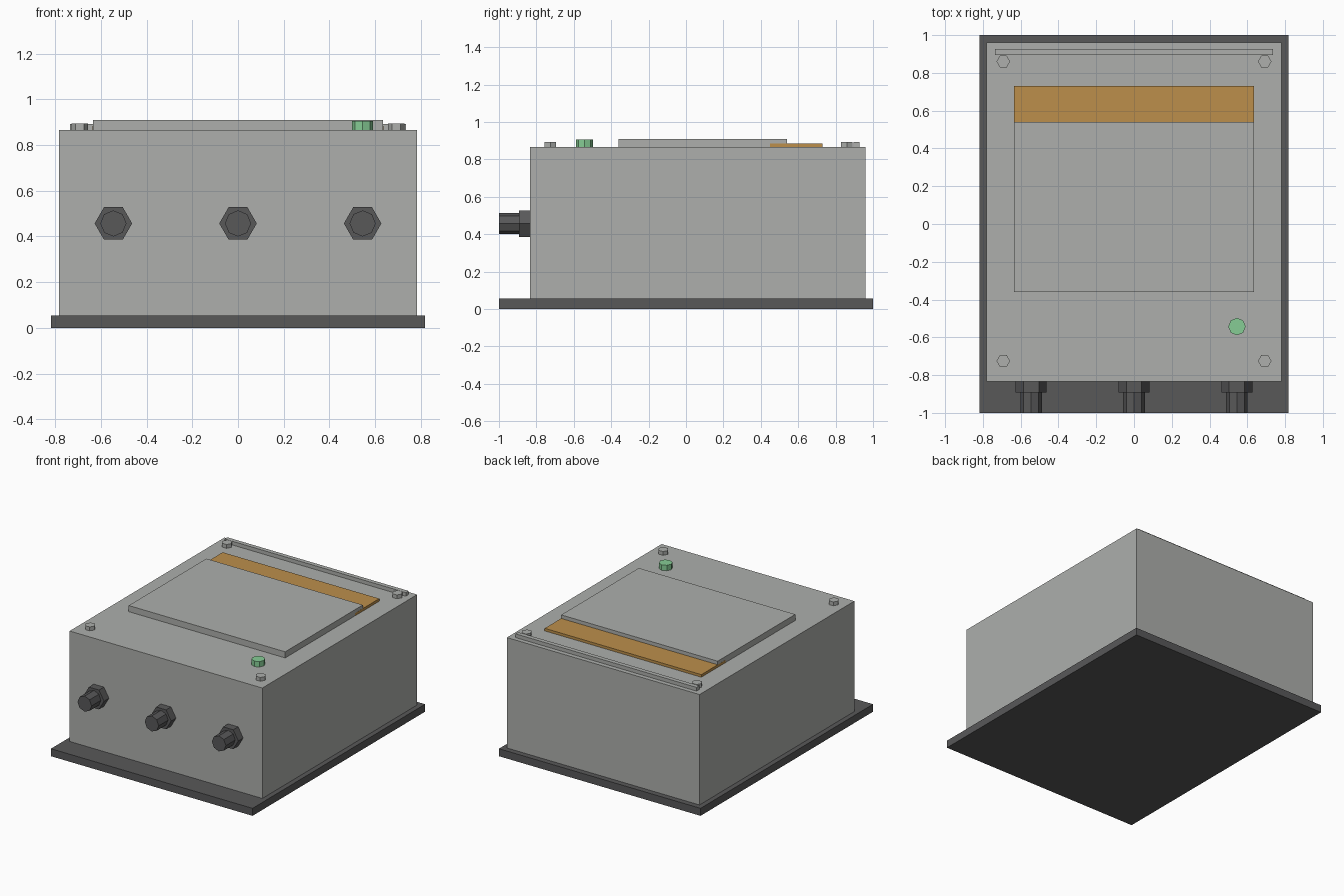
import bpy, math

if "Cube" in bpy.data.objects:
    bpy.data.objects.remove(bpy.data.objects["Cube"])


def material(name, rgb):
    # sRGB 0-255 converted to linear
    m = bpy.data.materials.new(name)
    lin = [((c / 255 + 0.055) / 1.055) ** 2.4 for c in rgb]
    m.diffuse_color = (*lin, 1)
    m.use_nodes = True
    m.node_tree.nodes["Principled BSDF"].inputs["Base Color"].default_value = m.diffuse_color
    return m


GREY = material("light grey", (173, 175, 172))
DARK = material("dark grey", (88, 88, 89))
ORANGE = material("amber", (188, 143, 75))
GREEN = material("green", (134, 204, 149))


def box(name, x, y, z, mat):
    """Box from (min, max) ranges."""
    bpy.ops.mesh.primitive_cube_add(
        size=1, location=[(a + b) / 2 for a, b in (x, y, z)])
    ob = bpy.context.object
    ob.scale = [b - a for a, b in (x, y, z)]
    bpy.ops.object.transform_apply(location=False, rotation=False, scale=True)
    ob.name = name
    ob.data.materials.append(mat)


def prism(name, sides, r, depth, loc, mat, tilt=0, spin=0):
    """Regular prism with a corner on the x axis, unless spun."""
    bpy.ops.mesh.primitive_cylinder_add(vertices=sides, radius=r, depth=depth)
    ob = bpy.context.object
    ob.rotation_euler = (0, 0, math.pi / 2 + spin)
    bpy.ops.object.transform_apply(location=False, rotation=True, scale=False)
    ob.rotation_euler = (tilt, 0, 0)
    ob.location = loc
    ob.name = name
    ob.data.materials.append(mat)


# Base flange and housing
box("base_plate", (-0.818, 0.818), (-1, 1), (0, 0.055), DARK)
box("housing", (-0.782, 0.782), (-0.835, 0.96), (0.055, 0.865), GREY)

# Lid details
box("raised_panel", (-0.635, 0.635), (-0.36, 0.54), (0.86, 0.91), GREY)
box("amber_strip", (-0.6355, 0.6355), (0.45, 0.73), (0.86, 0.884), ORANGE)
box("hinge_bar", (-0.735, 0.735), (0.895, 0.927), (0.86, 0.892), GREY)
prism("indicator_lamp", 8, 0.046, 0.045, (0.545, -0.543, 0.8825), GREEN)

# Corner bolts
for x in (-0.692, 0.692):
    for y in (-0.725, 0.86):
        prism("corner_bolt", 6, 0.036, 0.034, (x, y, 0.876), GREY)

# Cable glands on the front: hex nut and stub
for x in (-0.545, 0, 0.545):
    prism("gland_nut", 6, 0.082, 0.06, (x, -0.862, 0.457), DARK, math.pi / 2)
    prism("gland_stub", 8, 0.057, 0.125, (x, -0.9375, 0.457), DARK, math.pi / 2)
